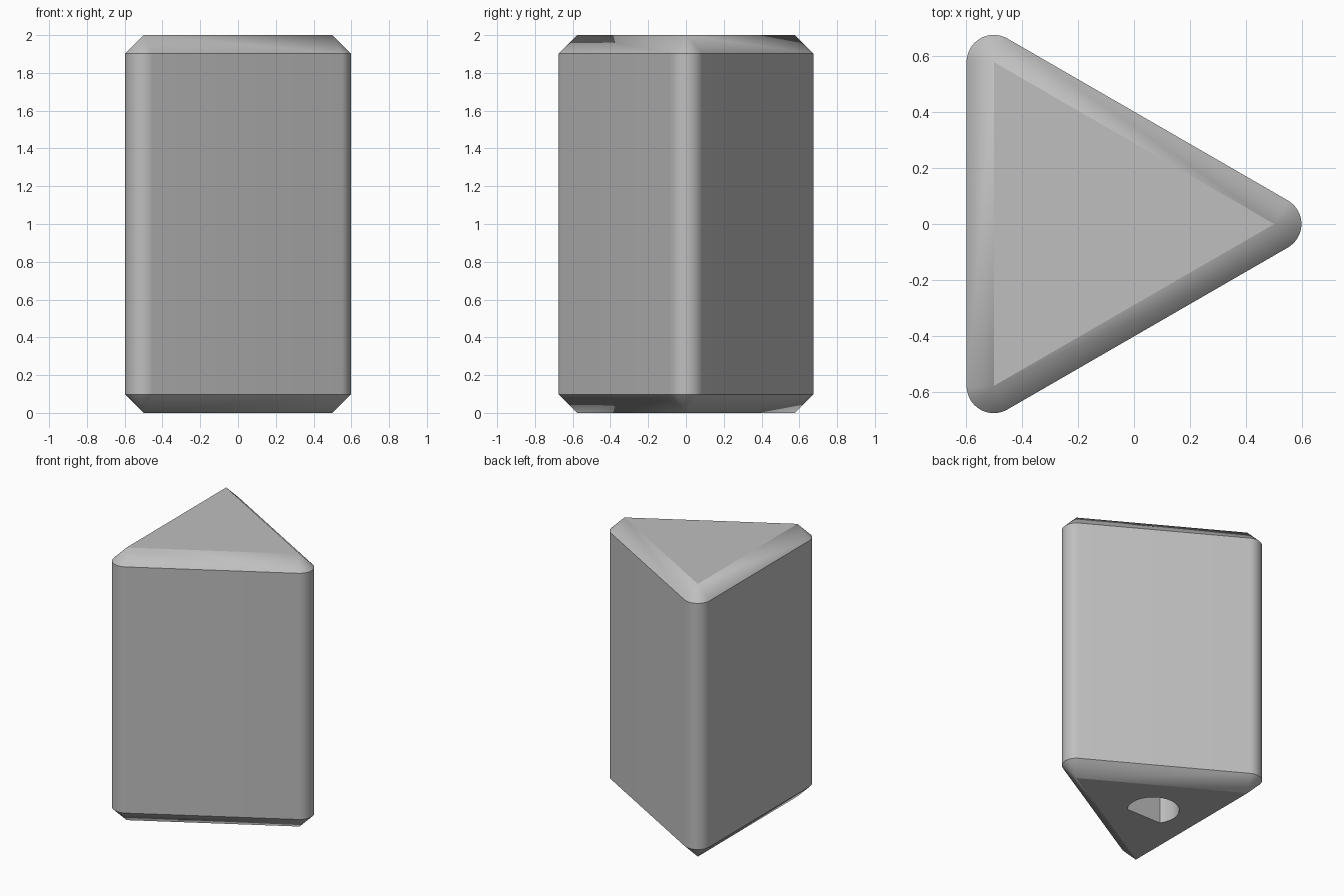
import bpy, bmesh
from math import sin, cos, tau, radians, asin, pi, sqrt
from mathutils import Vector

cube = bpy.data.objects.get("Cube")
if cube:
    bpy.data.objects.remove(cube, do_unlink=True)

HEIGHT = 2.0
BEVEL = 0.097            # chamfer height and corner radius
STEPS = 16               # segments per rounded corner
HOLE_RADIUS, HOLE_FLAT, HOLE_DEPTH = 0.173, -0.1, 1.0
CENTROID = Vector((-1 / 6, 0))

grey = bpy.data.materials.new("plain grey")
grey.use_nodes = True
grey.diffuse_color = (0.52, 0.52, 0.52, 1)
grey.node_tree.nodes["Principled BSDF"].inputs["Base Color"].default_value = grey.diffuse_color


def make_object(name, bm):
    bmesh.ops.recalc_face_normals(bm, faces=bm.faces)
    mesh = bpy.data.meshes.new(name)
    bm.to_mesh(mesh)
    bm.free()
    mesh.materials.append(grey)
    obj = bpy.data.objects.new(name, mesh)
    bpy.context.collection.objects.link(obj)
    return obj


# Prism: a triangle at each end, widening by a chamfer to a rounded outline
bm = bmesh.new()
angles = [i * tau / 3 for i in range(3)]
corners = [CENTROID + Vector((cos(a), sin(a))) * 2 / 3 for a in angles]


def add_end(z_flat, z_ring):
    tips = [bm.verts.new((c.x, c.y, z_flat)) for c in corners]
    bm.faces.new(tips)
    ring = []
    for c, a in zip(corners, angles):
        arc = []
        for k in range(STEPS + 1):
            t = a + (k / STEPS - 0.5) * tau / 3
            arc.append(bm.verts.new((c.x + BEVEL * cos(t), c.y + BEVEL * sin(t), z_ring)))
        ring.append(arc)
    for i in range(3):
        j = (i + 1) % 3
        for p, q in zip(ring[i], ring[i][1:]):
            bm.faces.new((tips[i], p, q))
        bm.faces.new((tips[i], ring[i][-1], ring[j][0], tips[j]))
    return sum(ring, [])


low = add_end(0, BEVEL)
high = add_end(HEIGHT, HEIGHT - BEVEL)
for i in range(len(low)):
    j = (i + 1) % len(low)
    bm.faces.new((low[i], low[j], high[j], high[i]))
prism = make_object("triangular_prism", bm)

# Shaft hole: D-shaped cutter, flat towards the front
bm = bmesh.new()
start = asin(HOLE_FLAT / HOLE_RADIUS)
sweep = pi - 2 * start
profile = []
for k in range(49):
    t = start + sweep * k / 48
    profile.append(bm.verts.new((CENTROID.x + HOLE_RADIUS * cos(t), HOLE_RADIUS * sin(t), -0.1)))
base = bm.faces.new(profile)
grown = bmesh.ops.extrude_face_region(bm, geom=[base], use_keep_orig=True)
bmesh.ops.translate(bm, vec=(0, 0, HOLE_DEPTH + 0.1),
                    verts=[g for g in grown["geom"] if isinstance(g, bmesh.types.BMVert)])
cutter = make_object("shaft_hole_cutter", bm)
cutter.hide_render = True

cut = prism.modifiers.new("shaft hole", 'BOOLEAN')
cut.operation = 'DIFFERENCE'
cut.solver = 'EXACT'
cut.object = cutter

bpy.ops.object.select_all(action='DESELECT')
bpy.context.view_layer.objects.active = prism
prism.select_set(True)
bpy.ops.object.modifier_apply(modifier=cut.name)
bpy.data.objects.remove(cutter, do_unlink=True)
bpy.ops.object.shade_smooth_by_angle(angle=radians(30))
